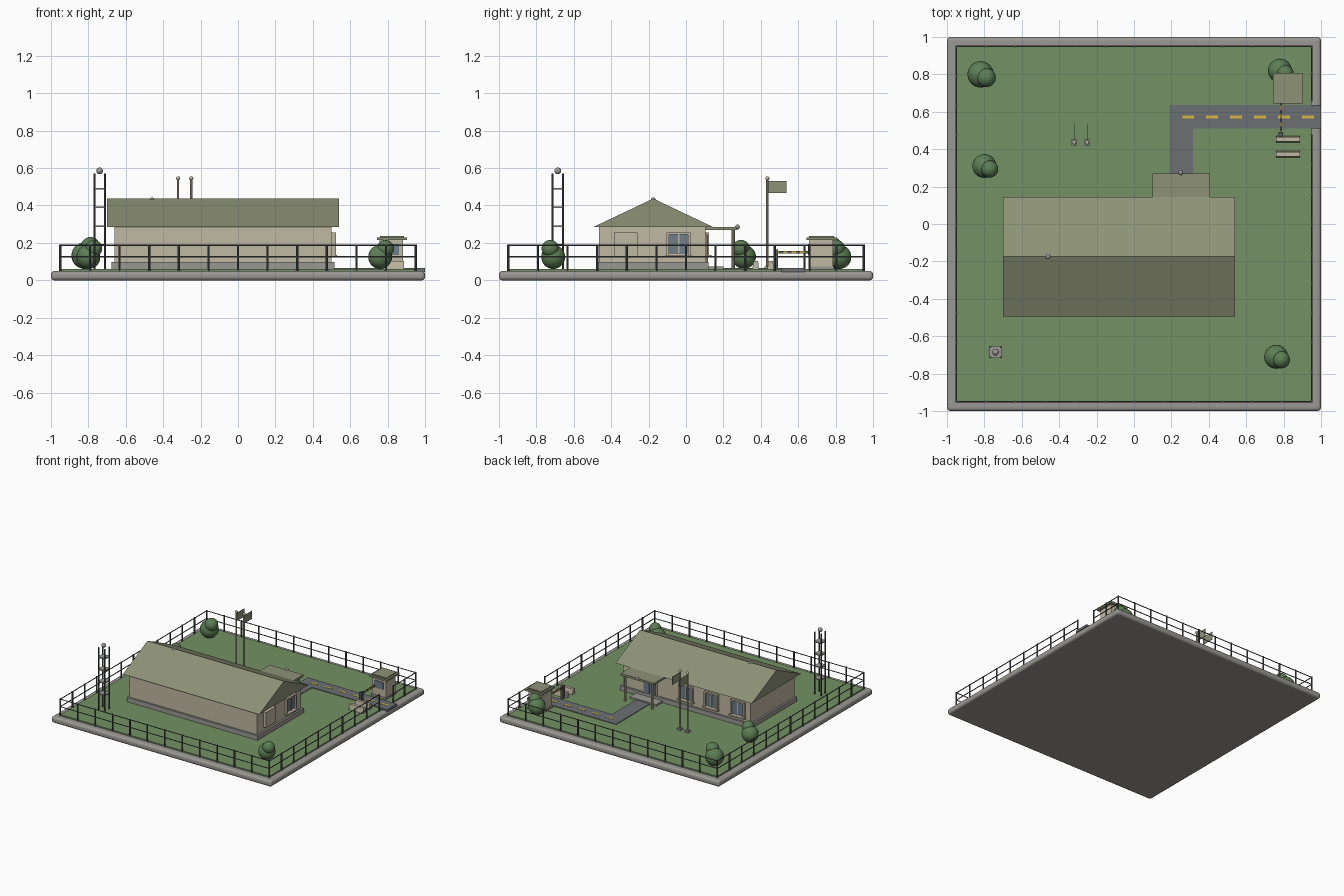
import bpy, bmesh, math
from mathutils import Vector

if "Cube" in bpy.data.objects:
    bpy.data.objects.remove(bpy.data.objects["Cube"], do_unlink=True)


def material(name, rgb):
    m = bpy.data.materials.new(name)
    m.use_nodes = True
    lin = [(c / 255 / 12.92 if c < 11 else ((c / 255 + 0.055) / 1.055) ** 2.4) for c in rgb] + [1]
    m.diffuse_color = lin
    m.node_tree.nodes["Principled BSDF"].inputs["Base Color"].default_value = lin
    return m


GRASS = material("grass", (116, 145, 100))
CONCRETE = material("concrete", (154, 153, 147))
WALL = material("beige plaster", (192, 184, 162))
ROOF = material("olive roof", (142, 146, 118))
ROAD = material("asphalt", (108, 112, 116))
YELLOW = material("yellow paint", (212, 182, 70))
METAL = material("dark metal", (84, 88, 86))
GLASS = material("window glass", (112, 126, 138))
LEAF = material("foliage", (92, 126, 84))


def finish(bm, name, mat, smooth=False):
    mesh = bpy.data.meshes.new(name)
    bmesh.ops.recalc_face_normals(bm, faces=bm.faces)
    for f in bm.faces:
        f.smooth = smooth
    bm.to_mesh(mesh)
    bm.free()
    mesh.materials.append(mat)
    ob = bpy.data.objects.new(name, mesh)
    bpy.context.scene.collection.objects.link(ob)
    return ob


def add_box(bm, x, y, z):
    """Add a box from three (low, high) ranges."""
    verts = bmesh.ops.create_cube(bm, size=1)["verts"]
    for v in verts:
        v.co = Vector([(lo + hi) / 2 + c * (hi - lo) for c, (lo, hi) in zip(v.co, (x, y, z))])


def box(name, x, y, z, mat, bevel=0, segments=2):
    bm = bmesh.new()
    add_box(bm, x, y, z)
    if bevel:
        bmesh.ops.bevel(bm, geom=bm.edges[:], offset=bevel, segments=segments, affect='EDGES', profile=0.5)
    return finish(bm, name, mat)


def ball(name, centre, r, mat):
    bm = bmesh.new()
    bmesh.ops.create_uvsphere(bm, u_segments=24, v_segments=14, radius=r)
    bmesh.ops.translate(bm, verts=bm.verts, vec=centre)
    return finish(bm, name, mat, True)


def add_rod(bm, a, b, r, sides=8):
    a, b = Vector(a), Vector(b)
    d = b - a
    made = bmesh.ops.create_cone(bm, cap_ends=True, segments=sides, radius1=r, radius2=r, depth=d.length)["verts"]
    bmesh.ops.rotate(bm, verts=made, matrix=d.to_track_quat('Z', 'Y').to_matrix())
    bmesh.ops.translate(bm, verts=made, vec=(a + b) / 2)


def rod(name, a, b, r, mat):
    bm = bmesh.new()
    add_rod(bm, a, b, r, 10)
    return finish(bm, name, mat)


def around(c, half):
    return (c - half, c + half)


G = 0.06  # ground level

# Base slab and lawn
box("base_slab", (-1, 1), (-1, 1), (0, 0.05), CONCRETE, 0.018, 3)
box("lawn", (-0.95, 0.95), (-0.95, 0.95), (0.04, G), GRASS)

# Drive with dashed centre line
box("drive_to_gate", (0.19, 1), (0.51, 0.635), (0.045, 0.065), ROAD)
box("drive_to_door", (0.19, 0.315), (0.16, 0.51), (0.045, 0.065), ROAD)
for i in range(6):
    box("road_dash", around(0.29 + 0.128 * i, 0.032), around(0.573, 0.008), (0.06, 0.067), YELLOW)

# Perimeter fence with an opening at the gate
E, STEP = 0.95, 1.9 / 12
bm = bmesh.new()


def fence_run(start, end, posts):
    start, end = Vector(start), Vector(end)
    for i in range(posts + 1):
        p = start.lerp(end, i / posts)
        add_rod(bm, (p.x, p.y, 0.05), (p.x, p.y, 0.192), 0.006)
    for z in (0.125, 0.187):
        add_rod(bm, (start.x, start.y, z), (end.x, end.y, z), 0.0038, 6)


fence_run((-E, -E), (E, -E), 12)
fence_run((-E, E), (E, E), 12)
fence_run((-E, -E), (-E, E), 12)
fence_run((E, -E), (E, -E + 9 * STEP), 9)
fence_run((E, 0.66), (E, E), 2)
finish(bm, "perimeter_fence", METAL)

# Main building
box("plinth", (-0.675, 0.515), (-0.48, 0.12), (0.05, 0.097), CONCRETE)
box("main_walls", (-0.66, 0.5), (-0.465, 0.105), (0.09, 0.29), WALL)
bm = bmesh.new()
profile = [(-0.495, 0.285), (0.145, 0.285), (-0.175, 0.437)]
ends = [[bm.verts.new((x, y, z)) for y, z in profile] for x in (-0.7, 0.54)]
for ring in ends:
    bm.faces.new(ring)
for i in range(3):
    j = (i + 1) % 3
    bm.faces.new((ends[0][i], ends[0][j], ends[1][j], ends[1][i]))
finish(bm, "gable_roof", ROOF)
ball("roof_vent", (-0.46, -0.175, 0.43), 0.013, CONCRETE)


def window(side, centre, pane=GLASS):
    """Framed window; side is 'back' (y wall) or 'end' (x wall)."""
    wall = 0.105 if side == "back" else 0.5

    def part(name, along, out, z, mat):
        a, o = around(centre + along[0], along[1]), (wall - 0.005, wall + out)
        box(name, *((a, o) if side == "back" else (o, a)), z, mat)

    part("window_pane", (0, 0.055), 0.008, (0.14, 0.245), pane)
    for s in (-1, 1):
        part("window_jamb", (s * 0.057, 0.006), 0.018, (0.132, 0.255), WALL)
    part("window_mullion", (0, 0.004), 0.014, (0.14, 0.245), WALL)
    part("window_head", (0, 0.063), 0.018, (0.244, 0.255), WALL)
    part("window_sill", (0, 0.07), 0.03, (0.124, 0.134), WALL)


for x in (-0.55, -0.31, -0.08):
    window("back", x)
window("end", -0.04)
# Closed panel beside the end window
box("end_panel", (0.495, 0.525), around(-0.322, 0.063), (0.13, 0.255), WALL)

# Entrance porch
box("entrance_step", (0.13, 0.37), (0.1, 0.2), (0.05, 0.075), CONCRETE)
box("porch_roof", (0.1, 0.405), (0.09, 0.27), (0.268, 0.284), ROOF)
for x in (0.13, 0.375):
    rod("porch_post", (x, 0.252, 0.055), (x, 0.252, 0.27), 0.009, WALL)
box("door_frame", around(0.25, 0.065), (0.1, 0.113), (0.07, 0.25), WALL)
for x in (0.222, 0.278):
    box("door_leaf", around(x, 0.025), (0.1, 0.118), (0.075, 0.242), GLASS)
ball("porch_lamp", (0.25, 0.275, 0.285), 0.013, CONCRETE)

# Flagpoles
for x in (-0.32, -0.25):
    box("flagpole_base", around(x, 0.016), around(0.435, 0.016), (0.05, 0.075), CONCRETE)
    rod("flagpole", (x, 0.435, 0.055), (x, 0.435, 0.545), 0.006, WALL)
    ball("flagpole_finial", (x, 0.435, 0.545), 0.011, WALL)
    box("flag", around(x, 0.002), (0.438, 0.538), (0.467, 0.532), ROOF)

# Lattice mast
MX, MY = -0.74, -0.685
bm = bmesh.new()
for sx in (-0.028, 0.028):
    for sy in (-0.028, 0.028):
        add_rod(bm, (MX + sx, MY + sy, 0.055), (MX + sx, MY + sy, 0.57), 0.0055)
finish(bm, "mast_legs", METAL)
for z in (0.19, 0.29, 0.39, 0.49):
    box("mast_platform", around(MX, 0.032), around(MY, 0.032), around(z, 0.004), CONCRETE)
ball("mast_beacon", (MX, MY, 0.585), 0.018, CONCRETE)

# Guard booth
box("booth_base", around(0.82, 0.068), around(0.722, 0.068), (0.05, 0.075), CONCRETE)
box("booth_walls", around(0.82, 0.063), around(0.722, 0.064), (0.06, 0.22), WALL)
box("booth_roof", around(0.823, 0.08), around(0.725, 0.082), (0.215, 0.23), ROOF)
box("booth_roof_cap", around(0.823, 0.065), around(0.725, 0.067), (0.228, 0.238), ROOF)
box("booth_window", around(0.82, 0.04), (0.653, 0.66), (0.135, 0.195), GLASS)

# Striped gate arm
box("gate_post", around(0.785, 0.012), around(0.48, 0.012), (0.055, 0.165), METAL)
for i in range(8):
    box("gate_arm_stripe", around(0.785, 0.005), (0.475 + 0.0225 * i, 0.4975 + 0.0225 * i),
        around(0.15, 0.006), METAL if i % 2 else YELLOW)

# Road blocks
for y in (0.373, 0.453):
    bm = bmesh.new()
    add_box(bm, around(0.823, 0.065), around(y, 0.019), (0.055, 0.104))
    for v in bm.verts:
        if v.co.z > 0.08:
            v.co.y = y + (v.co.y - y) * 0.6
    finish(bm, "road_block", WALL)

# Round shrubs
for x, y, s in ((-0.82, 0.8, 1.1), (-0.8, 0.31, 1), (0.78, 0.82, 1), (0.76, -0.71, 1)):
    rod("shrub_trunk", (x, y, 0.05), (x, y, 0.1), 0.012, METAL)
    ball("shrub", (x, y, G + 0.065 * s), 0.064 * s, LEAF)
    ball("shrub_crown", (x + 0.028 * s, y - 0.016 * s, G + 0.11 * s), 0.046 * s, LEAF)
